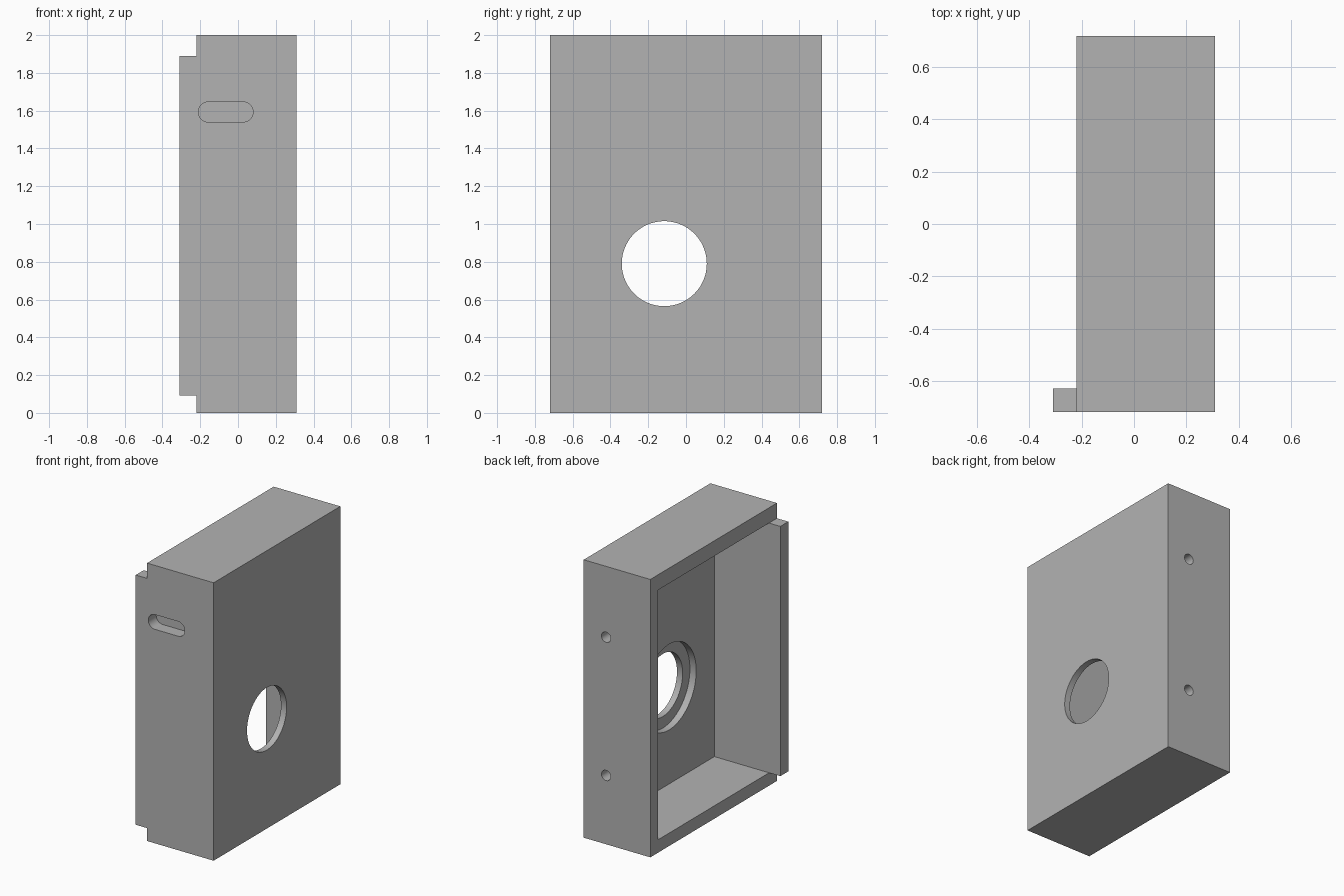
import bpy
from math import radians
from mathutils import Vector

if "Cube" in bpy.data.objects:
    bpy.data.objects.remove(bpy.data.objects["Cube"], do_unlink=True)

grey = bpy.data.materials.new("plain grey")
grey.use_nodes = True
grey.diffuse_color = (0.45, 0.45, 0.45, 1)
grey.node_tree.nodes["Principled BSDF"].inputs["Base Color"].default_value = grey.diffuse_color


def box(name, low, high):
    low, high = Vector(low), Vector(high)
    bpy.ops.mesh.primitive_cube_add(size=1, location=(low + high) / 2)
    ob = bpy.context.object
    ob.name = name
    ob.scale = high - low
    bpy.ops.object.transform_apply(location=True, rotation=True, scale=True)
    ob.data.materials.append(grey)
    return ob


def rod(name, radius, depth, centre, axis, sides=96):
    turn = (0, radians(90), 0) if axis == "x" else (radians(90), 0, 0)
    bpy.ops.mesh.primitive_cylinder_add(vertices=sides, radius=radius, depth=depth,
                                        location=centre, rotation=turn)
    ob = bpy.context.object
    ob.name = name
    bpy.ops.object.transform_apply(location=True, rotation=True, scale=True)
    ob.data.materials.append(grey)
    return ob


def combine(target, tool, operation="DIFFERENCE"):
    mod = target.modifiers.new(tool.name, "BOOLEAN")
    mod.operation, mod.solver, mod.object = operation, "EXACT", tool
    bpy.context.view_layer.objects.active = target
    bpy.ops.object.modifier_apply(modifier=mod.name)
    bpy.data.objects.remove(tool, do_unlink=True)


# Overall sizes
side, rear, inner_y, inner_x = 0.31, 0.72, 0.63, 0.215
rim, floor, ceiling = -0.22, 0.093, 1.89

# Housing block hollowed from its open side
housing = box("housing", (rim, -rear, 0), (side, rear, 2))
combine(housing, box("cavity", (-0.5, -inner_y, floor), (inner_x, inner_y, ceiling)))

# Front wall extends past the rim as a tab
combine(housing, box("front_tab", (-side, -rear, floor), (rim + 0.05, -inner_y, ceiling)), "UNION")

# Large side opening with a wider recess on the inside
opening = (side, -0.115, 0.79)
combine(housing, rod("side_opening", 0.225, 0.5, opening, "x"))
combine(housing, rod("inner_recess", 0.308, 0.2, (inner_x - 0.05, *opening[1:]), "x"))

# Rounded slot through the front wall
r, z, ends = 0.053, 1.593, (-0.157, 0.027)
slot = box("slot", (ends[0], -0.8, z - r), (ends[1], -0.5, z + r))
for x in ends:
    combine(slot, rod("slot_end", r, 0.3, (x, -0.65, z), "y", 48), "UNION")
combine(housing, slot)

# Two small screw holes in the back wall
for z in (0.495, 1.49):
    combine(housing, rod("screw_hole", 0.037, 0.3, (0.132, rear, z), "y", 32))

bpy.ops.object.select_all(action="DESELECT")
housing.select_set(True)
bpy.context.view_layer.objects.active = housing
bpy.ops.object.shade_smooth_by_angle(angle=radians(30))
